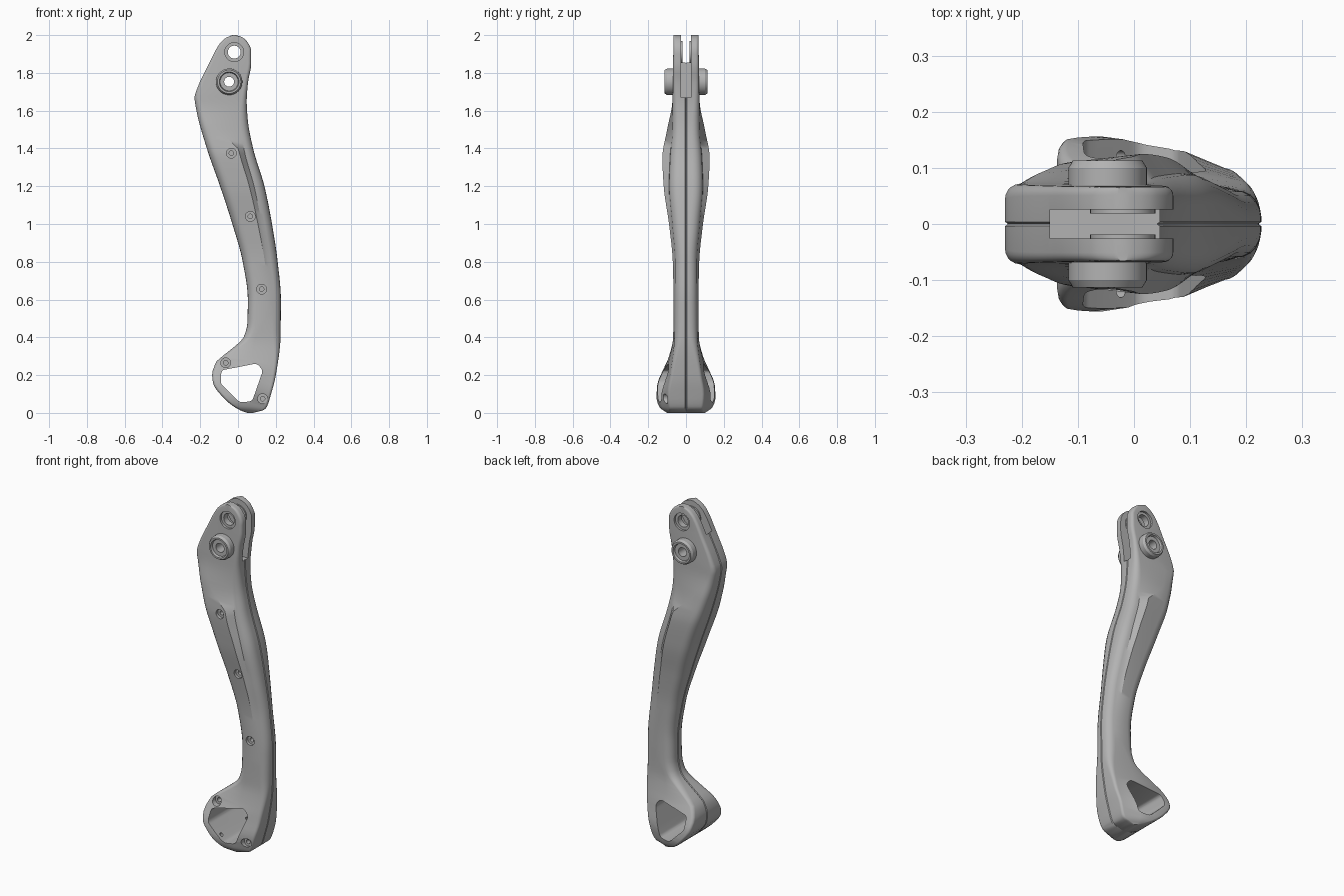
import bpy, bmesh, math
from mathutils import Matrix, Vector

cube = bpy.data.objects.get("Cube")
if cube:
    bpy.data.objects.remove(cube, do_unlink=True)

grey = bpy.data.materials.new("satin_grey")
grey.use_nodes = True
colour = (0.45, 0.45, 0.45, 1)
grey.diffuse_color = colour
for node in grey.node_tree.nodes:
    if node.type == 'BSDF_PRINCIPLED':
        node.inputs["Base Color"].default_value = colour


def make_object(name, bm):
    bmesh.ops.recalc_face_normals(bm, faces=bm.faces)
    mesh = bpy.data.meshes.new(name)
    bm.to_mesh(mesh)
    bm.free()
    mesh.materials.append(grey)
    obj = bpy.data.objects.new(name, mesh)
    bpy.context.scene.collection.objects.link(obj)
    return obj


def curve(points, z):
    """Smooth monotone interpolation of (z, value) pairs."""
    def slope(i):
        (a, b), (c, d) = points[i], points[i + 1]
        return (d - b) / (c - a)

    def tangent(i):
        if i == 0:
            return slope(0)
        if i == len(points) - 1:
            return slope(i - 1)
        s, t = slope(i - 1), slope(i)
        return 2 * s * t / (s + t) if s * t > 0 else 0
    i = 0
    while i < len(points) - 2 and z > points[i + 1][0]:
        i += 1
    (a, b), (c, d) = points[i], points[i + 1]
    w = c - a
    t = min(max((z - a) / w, 0), 1)
    u = 1 - t
    return (b * (1 + 2 * t) * u * u + d * t * t * (3 - 2 * t)
            + w * t * u * (u * tangent(i) - t * tangent(i + 1)))


def loop_bridge(bm, rings, closed=False):
    pairs = list(zip(rings, rings[1:]))
    if closed:
        pairs.append((rings[-1], rings[0]))
    for low, high in pairs:
        n = len(low)
        for i in range(n):
            j = (i + 1) % n
            bm.faces.new((low[i], low[j], high[j], high[i]))


def cylinder(name, x, z, radius, y0, y1):
    bm = bmesh.new()
    bmesh.ops.create_cone(bm, cap_ends=True, segments=40, radius1=radius, radius2=radius, depth=y1 - y0)
    bm.transform(Matrix.Translation((x, (y0 + y1) / 2, z)) @ Matrix.Rotation(math.pi / 2, 4, 'X'))
    return make_object(name, bm)


def lathe_ring(name, x, z, profile, side):
    """Closed (radius, y) profile spun about the y direction."""
    bm = bmesh.new()
    steps = 48
    rings = []
    for k in range(steps):
        a = math.tau * k / steps
        rings.append([bm.verts.new((x + r * math.cos(a), side * y, z + r * math.sin(a))) for r, y in profile])
    loop_bridge(bm, rings, True)
    return make_object(name, bm)


def cut(obj, cutter):
    cutter.hide_render = True
    mod = obj.modifiers.new("cut", 'BOOLEAN')
    mod.operation = 'DIFFERENCE'
    mod.solver = 'EXACT'
    mod.object = cutter
    bpy.context.view_layer.update()
    graph = bpy.context.evaluated_depsgraph_get()
    mesh = bpy.data.meshes.new_from_object(obj.evaluated_get(graph))
    obj.modifiers.clear()
    obj.data = mesh
    bpy.data.objects.remove(cutter, do_unlink=True)


# Side edges of the lever by height
left = [(0, .05), (.01, .02), (.05, -.045), (.1, -.095), (.15, -.13), (.2, -.137), (.27, -.115),
        (.31, -.07), (.35, -.02), (.4, .03), (.48, .05), (.6, .052), (.8, .025), (1, -.03),
        (1.2, -.095), (1.4, -.165), (1.6, -.22), (1.67, -.23), (1.72, -.215), (1.85, -.153),
        (1.95, -.1), (1.985, -.065), (2, -.03)]
right = [(0, .08), (.02, .145), (.1, .175), (.2, .2), (.4, .225), (.6, .227), (.8, .21), (1, .18),
         (1.2, .14), (1.4, .08), (1.55, .052), (1.65, .046), (1.75, .053), (1.85, .07),
         (1.92, .07), (1.97, .045), (1.99, .02), (2, -.01)]
# Ridge position, half thicknesses and corner size by height
ridge = [(0, .06), (.35, .08), (.6, .18), (1, .14), (1.2, .1), (1.35, .04), (1.5, -.1),
         (1.62, -.18), (1.75, -.05), (2, -.02)]
half_left = [(0, .1), (.03, .14), (.08, .156), (.15, .152), (.22, .125), (.3, .09), (.4, .068),
             (.6, .066), (.8, .07), (1, .086), (1.2, .108), (1.35, .112), (1.5, .094), (1.65, .072), (2, .066)]
half_ridge = [(0, .1), (.03, .125), (.1, .14), (.2, .115), (.3, .085), (.4, .068), (.6, .066),
              (.8, .07), (1, .09), (1.2, .118), (1.35, .125), (1.5, .1), (1.65, .072), (2, .066)]
half_right = [(0, .09), (.1, .1), (.2, .085), (.4, .062), (.8, .06), (1, .075), (1.2, .09),
              (1.35, .085), (1.5, .073), (1.7, .07), (2, .066)]
corner = [(0, .015), (.25, .02), (.45, .045), (1.2, .055), (1.55, .04), (1.75, .02), (2, .015)]


def section(z):
    l, r, c = curve(left, z), curve(right, z), curve(corner, z)
    hl, hm, hr = curve(half_left, z), curve(half_ridge, z), curve(half_right, z)
    rx = min(c, .3 * (r - l))
    inner = .2 * (r - l - 2 * rx)
    xm = min(max(curve(ridge, z), l + rx + inner), r - rx - inner)
    half = [(l, .004)]
    steps = 5
    for k in range(steps + 1):
        a = math.pi / 2 * k / steps
        half.append((l + rx - rx * math.cos(a), hl - c + c * math.sin(a)))
    half.append((xm, hm))
    for k in range(steps + 1):
        a = math.pi / 2 * k / steps
        half.append((r - rx + rx * math.sin(a), hr - c + c * math.cos(a)))
    half.append((r, .004))
    # a fine groove marks the seam between the two halves
    return [(l + .005, 0)] + half + [(r - .005, 0)] + [(x, -y) for x, y in reversed(half)]


# Lever body
heights = {round(i / 40, 4) for i in range(81)}
heights |= {.005, .01, .015, .035, 1.962, 1.985, 1.993, 1.997}
bm = bmesh.new()
rings = [[bm.verts.new((x, y, z)) for x, y in section(z)] for z in sorted(heights)]
loop_bridge(bm, rings)
bm.faces.new(rings[0])
bm.faces.new(rings[-1])
body = make_object("lever_body", bm)

# Slot between the ears
bm = bmesh.new()
bmesh.ops.create_cube(bm, size=1)
bm.transform(Matrix.Translation((.05, 0, 1.88)) @ Matrix.Diagonal((.4, .052, .42, 1)))
cut(body, make_object("slot_cutter", bm))

# Rounded triangular opening in the foot
window = [(-.088, .225), (.1, .262), (.132, .225), (.075, .062), (.01, .055), (-.092, .155)]
bm = bmesh.new()
rings = []
for y in (-.3, .3):
    ring = []
    for i, p in enumerate(window):
        p = Vector(p)
        a = Vector(window[i - 1])
        b = Vector(window[(i + 1) % len(window)])
        start, end = p + (a - p).normalized() * .018, p + (b - p).normalized() * .018
        for k in range(5):
            t = k / 4
            q = start * (1 - t) ** 2 + p * 2 * t * (1 - t) + end * t * t
            ring.append(bm.verts.new((q.x, y, q.y)))
    rings.append(ring)
loop_bridge(bm, rings)
for ring in rings:
    bm.faces.new(ring)
cut(body, make_object("window_cutter", bm))

# Pivot holes
pivot, axle = (-.02, 1.91), (-.047, 1.753)
cut(body, cylinder("pivot_cutter", *pivot, .034, -.3, .3))
cut(body, cylinder("axle_cutter", *axle, .03, -.3, .3))
for y0, y1 in ((-.3, -.055), (.055, .3)):
    cut(body, cylinder("pivot_recess_cutter", *pivot, .05, y0, y1))

# Screw recesses on the front
for x, z, depth in ((-.035, 1.375, .1), (.065, 1.04, .074), (.125, .655, .05),
                    (-.065, .265, .08), (.13, .075, .09)):
    cut(body, cylinder("screw_cutter", x, z, .026, -.3, -depth))
    cut(body, cylinder("screw_hole_cutter", x, z, .012, -depth - .01, -depth + .03))

# Small drain holes through the lower foot wall
for y in (-.12, .12):
    bm = bmesh.new()
    bmesh.ops.create_cone(bm, cap_ends=True, segments=20, radius1=.011, radius2=.011, depth=.14)
    bm.transform(Matrix.Translation((-.036, y, .075)) @ Matrix.Rotation(math.pi / 4, 4, 'Y'))
    cut(body, make_object("drain_cutter", bm))

# Axle bosses outside and washers inside the ears
parts = [body]
boss = [(.026, .03), (.07, .03), (.07, .1), (.062, .113), (.052, .113), (.048, .1), (.026, .1)]
washer = [(.034, .019), (.058, .019), (.058, .032), (.034, .032)]
for label, side in (("front", -1), ("back", 1)):
    parts.append(lathe_ring(label + "_axle_boss", *axle, boss, side))
    parts.append(lathe_ring(label + "_pivot_washer", *pivot, washer, side))

# Shading
bpy.ops.object.select_all(action='DESELECT')
for part in parts:
    part.select_set(True)
bpy.context.view_layer.objects.active = body
bpy.ops.object.shade_smooth_by_angle(angle=math.radians(30))
